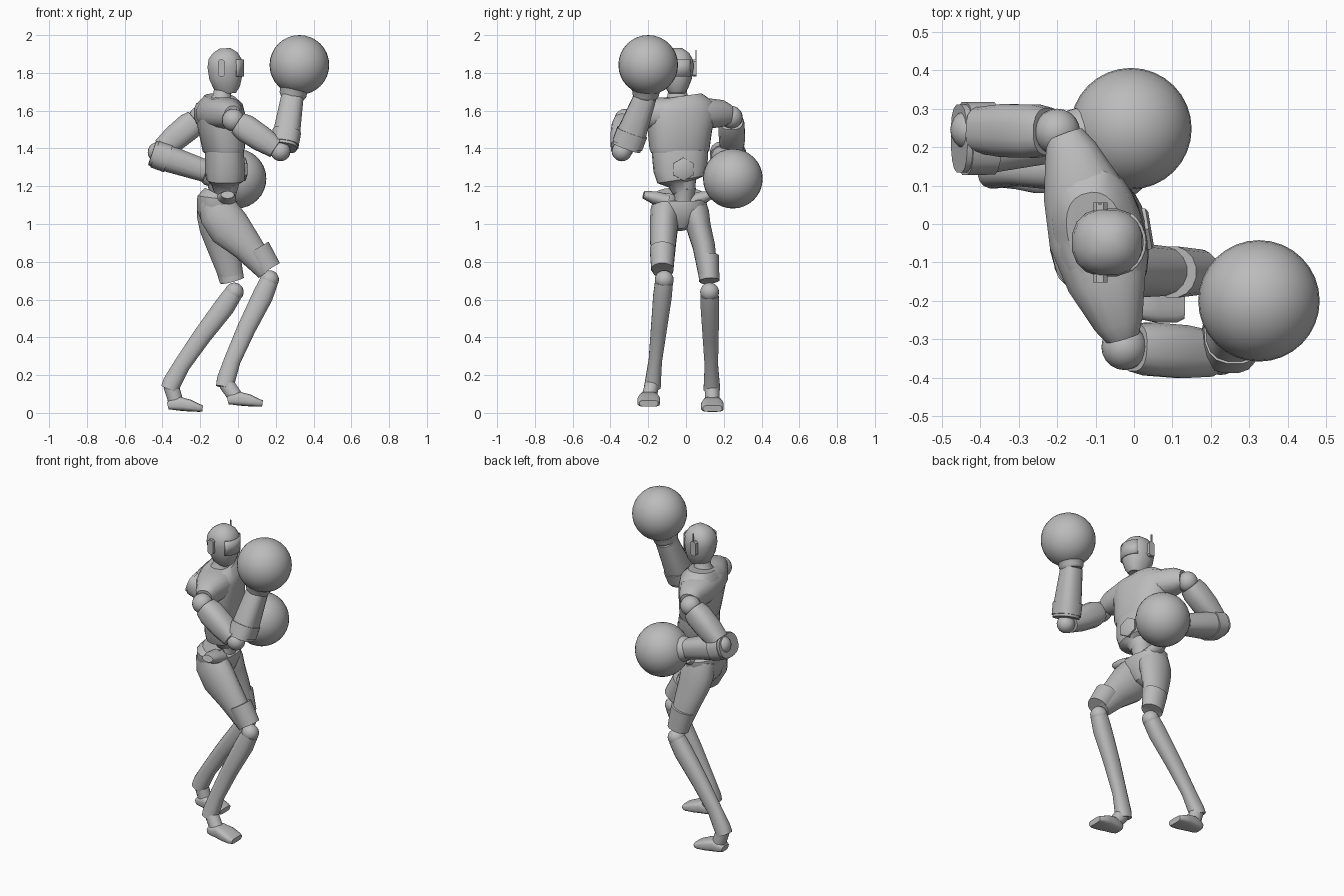
import bpy
import bmesh
from math import cos, sin, pi, radians
from mathutils import Vector, Matrix

default_cube = bpy.data.objects.get("Cube")
if default_cube:
    bpy.data.objects.remove(default_cube, do_unlink=True)

grey = bpy.data.materials.new("plain_grey")
grey.use_nodes = True
GREY = (0.5, 0.5, 0.5, 1)
grey.diffuse_color = GREY
grey.node_tree.nodes["Principled BSDF"].inputs["Base Color"].default_value = GREY
parts = []


def finish(name, bm):
    """Turn a bmesh into a named, coloured object."""
    bmesh.ops.recalc_face_normals(bm, faces=bm.faces)
    mesh = bpy.data.meshes.new(name)
    bm.to_mesh(mesh)
    bm.free()
    mesh.materials.append(grey)
    obj = bpy.data.objects.new(name, mesh)
    bpy.context.collection.objects.link(obj)
    parts.append(obj)
    return obj


def loft(name, rings, yaw=0, side="Y", square=2, sides=16):
    """Skin along rings of (x, y, z, depth radius, side radius)."""
    bm = bmesh.new()
    centres = [Vector(ring[:3]) for ring in rings]
    reference = Vector((0, 1, 0)) if side == "Y" else Vector((0, 0, 1))
    reference.rotate(Matrix.Rotation(radians(yaw), 3, "Z"))
    loops = []
    for i, ring in enumerate(rings):
        before, after = max(i - 1, 0), min(i + 1, len(rings) - 1)
        along = (centres[after] - centres[before]).normalized()
        across = (reference - along * reference.dot(along)).normalized()
        depth = across.cross(along)
        loop = []
        for k in range(sides):
            angle = 2 * pi * (k + 0.5) / sides
            c, s = cos(angle), sin(angle)
            c = abs(c) ** (2 / square) * (1 if c > 0 else -1)
            s = abs(s) ** (2 / square) * (1 if s > 0 else -1)
            loop.append(bm.verts.new(centres[i] + depth * c * ring[3] + across * s * ring[4]))
        loops.append(loop)
    for low, high in zip(loops, loops[1:]):
        for k in range(sides):
            n = (k + 1) % sides
            bm.faces.new((low[k], low[n], high[n], high[k]))
    bm.faces.new(loops[0])
    bm.faces.new(loops[-1])
    return finish(name, bm)


def ball(name, centre, radius, detail=16):
    bm = bmesh.new()
    bmesh.ops.create_uvsphere(bm, u_segments=detail * 2, v_segments=detail, radius=radius)
    bmesh.ops.translate(bm, verts=bm.verts, vec=centre)
    return finish(name, bm)


def box(name, centre, size, bevel=0):
    bm = bmesh.new()
    bmesh.ops.create_cube(bm, size=1, matrix=Matrix.LocRotScale(Vector(centre), None, Vector(size)))
    if bevel:
        upright = [e for e in bm.edges if abs(e.verts[0].co.y - e.verts[1].co.y) > size[1] / 2]
        bmesh.ops.bevel(bm, geom=upright, offset=bevel, segments=1, affect="EDGES")
    return finish(name, bm)


# Head and neck, looking towards +x
loft("head", [(-.055, -.048, 1.69, .045, .04), (-.058, -.048, 1.72, .07, .06),
              (-.065, -.048, 1.77, .088, .08), (-.068, -.048, 1.83, .095, .09),
              (-.068, -.048, 1.87, .09, .086), (-.068, -.048, 1.905, .068, .066),
              (-.07, -.048, 1.93, .03, .03)], square=2.3)
loft("neck", [(-.09, -.045, 1.64, .075, .08), (-.085, -.045, 1.675, .05, .055),
              (-.08, -.045, 1.74, .042, .045)])

# Thin curved visor wrapped around the face
bm = bmesh.new()
columns = []
for k in range(9):
    a = radians(-52 + 13 * k)
    spot = (-.066 + .098 * cos(a), -.048 + .096 * sin(a))
    columns.append([bm.verts.new((*spot, z)) for z in (1.78, 1.87)])
for a, b in zip(columns, columns[1:]):
    bm.faces.new((a[0], b[0], b[1], a[1]))
visor = finish("visor", bm)
shell = visor.modifiers.new("thickness", "SOLIDIFY")
shell.thickness = .008

# Ear plates, with an antenna on the left one
for label, direction in (("left", 1), ("right", -1)):
    box(label + "_ear_plate", (-.088, -.048 + direction * .093, 1.825), (.038, .022, .09), .01)
box("antenna", (-.088, .052, 1.87), (.008, .006, .1))

# Torso, turned a little towards the left
loft("chest", [(-.075, -.035, 1.375, .095, .15), (-.075, -.035, 1.395, .105, .16),
               (-.085, -.033, 1.5, .116, .172), (-.095, -.03, 1.58, .122, .19),
               (-.095, -.03, 1.64, .11, .175), (-.095, -.035, 1.675, .075, .12)],
     yaw=14, square=2.4, sides=24)
loft("shoulder_yoke", [(-.03, -.295, 1.575, .045, .05), (-.04, -.26, 1.58, .065, .07),
                       (-.07, -.15, 1.585, .105, .085), (-.1, -.03, 1.585, .125, .088),
                       (-.135, .09, 1.585, .105, .085), (-.165, .19, 1.585, .07, .072),
                       (-.18, .23, 1.58, .05, .052)], side="Z", square=2.4)
loft("abdomen", [(-.065, -.01, 1.17, .06, .06), (-.068, -.02, 1.215, .075, .075),
                 (-.068, -.028, 1.235, .1, .125), (-.068, -.03, 1.28, .105, .142),
                 (-.072, -.032, 1.385, .1, .15)], yaw=8, square=2.4, sides=24)
loft("belly_plate", [(.02, -.015, 1.29, .062, .062), (.038, -.012, 1.29, .062, .062),
                     (.044, -.011, 1.29, .05, .05)], yaw=8, side="Z", sides=6)
loft("waist", [(-.09, -.02, 1.08, .07, .07), (-.07, -.01, 1.14, .055, .05),
               (-.065, -.01, 1.19, .065, .065)])

# Pelvis with flared hip crests
loft("pelvis", [(-.1, -.025, .97, .055, .03), (-.105, -.03, 1.01, .085, .1),
                (-.11, -.035, 1.08, .11, .145), (-.11, -.035, 1.135, .108, .15),
                (-.1, -.035, 1.155, .085, .13)], square=2.3)
loft("right_hip_crest", [(-.07, -.1, 1.12, .06, .04), (-.06, -.17, 1.14, .05, .035),
                         (-.055, -.225, 1.155, .035, .02)], side="Z")
loft("left_hip_crest", [(-.09, .03, 1.12, .06, .04), (-.09, .09, 1.14, .05, .035),
                        (-.09, .135, 1.155, .035, .02)], side="Z")

# Thighs and the sleeves above the knees
loft("right_thigh", [(-.13, -.1, 1.13, .085, .07), (-.1, -.11, 1.06, .11, .08),
                     (-.045, -.118, .98, .115, .075), (.05, -.122, .88, .085, .068),
                     (.155, -.122, .75, .058, .055)])
loft("right_knee_sleeve", [(.1, -.125, .87, .073, .068), (.165, -.125, .76, .067, .06)])
loft("left_thigh", [(-.125, .03, 1.13, .09, .07), (-.115, .05, 1.05, .105, .075),
                    (-.105, .068, .98, .1, .065), (-.08, .095, .88, .085, .06),
                    (-.03, .122, .7, .062, .05)])
loft("left_knee_sleeve", [(-.062, .117, .83, .077, .058), (-.032, .123, .7, .066, .055)])


def lower_leg(label, knee, ankle, toe):
    """Knee joint, bowed shin and wedge foot."""
    knee, ankle, toe = Vector(knee), Vector(ankle), Vector(toe)
    ball(label + "_knee", knee, .05, 10)
    rings = []
    for t, bow, depth, width in ((.02, 0, .05, .048), (.15, 0, .056, .05), (.45, -.014, .05, .043),
                                 (.75, -.018, .045, .036), (.93, -.008, .05, .042), (1, 0, .046, .045)):
        rings.append((*(knee.lerp(ankle, t) + Vector((bow, 0, 0))), depth, width))
    loft(label + "_shin", rings, square=2.3)

    def at(back, up, depth, width):
        return (toe.x - back, toe.y, toe.z + up, depth, width)

    loft(label + "_ankle", [(*(ankle + Vector((.01, 0, .02))), .042, .038), at(.14, .05, .04, .04)])
    loft(label + "_foot", [at(.185, .035, .035, .02), at(.165, .04, .045, .027),
                           at(.12, .045, .05, .037), at(.07, .036, .06, .032),
                           at(.02, .023, .06, .021), at(0, .02, .05, .017)],
         side="Z", square=3.5)


lower_leg("right", (.167, -.115, .705), (-.072, -.178, .135), (.13, -.197, .03))
lower_leg("left", (-.02, .125, .64), (-.365, .137, .125), (-.187, .14, .003))


def arm(label, shoulder, elbow, cuff, glove, start, sleeve):
    """Ball joints, upper arm, forearm sleeve, cuff and round glove."""
    shoulder, elbow, cuff, glove, start = map(Vector, (shoulder, elbow, cuff, glove, start))

    def ring(a, b, t, depth, width):
        return (*a.lerp(b, t), depth, width)

    ball(label + "_shoulder", shoulder, .06, 10)
    loft(label + "_upper_arm", [ring(shoulder, elbow, .1, .062, .062), ring(shoulder, elbow, .25, .074, .07),
                                ring(shoulder, elbow, .6, .07, .07), ring(shoulder, elbow, .9, .056, .06)],
         square=2.6)
    ball(label + "_elbow", elbow, .053, 10)
    loft(label + "_forearm", [ring(start, cuff, 0, .068, sleeve), ring(start, cuff, .3, .072, sleeve),
                              ring(start, cuff, 1, .06, .06)], square=2.6)
    loft(label + "_forearm_band", [ring(start, cuff, .05, .075, sleeve + .006),
                                   ring(start, cuff, .3, .077, sleeve + .006)], square=2.6)
    loft(label + "_cuff", [ring(cuff, glove, -.04, .062, .062), ring(cuff, glove, .05, .072, .07),
                           ring(cuff, glove, .2, .074, .074), ring(cuff, glove, .42, .108, .108)], sides=24)
    ball(label + "_glove", glove, .158)


arm("right", (-.025, -.32, 1.55), (.225, -.34, 1.385), (.288, -.215, 1.675),
    (.325, -.2, 1.842), (.245, -.315, 1.405), .078)
arm("left", (-.2, .24, 1.565), (-.425, .245, 1.38), (-.17, .225, 1.28),
    (-.008, .248, 1.24), (-.455, .222, 1.375), .09)

# Smooth shading with crisp edges
bpy.ops.object.select_all(action="DESELECT")
for obj in parts:
    obj.select_set(True)
bpy.context.view_layer.objects.active = parts[0]
bpy.ops.object.shade_smooth_by_angle(angle=radians(40))
